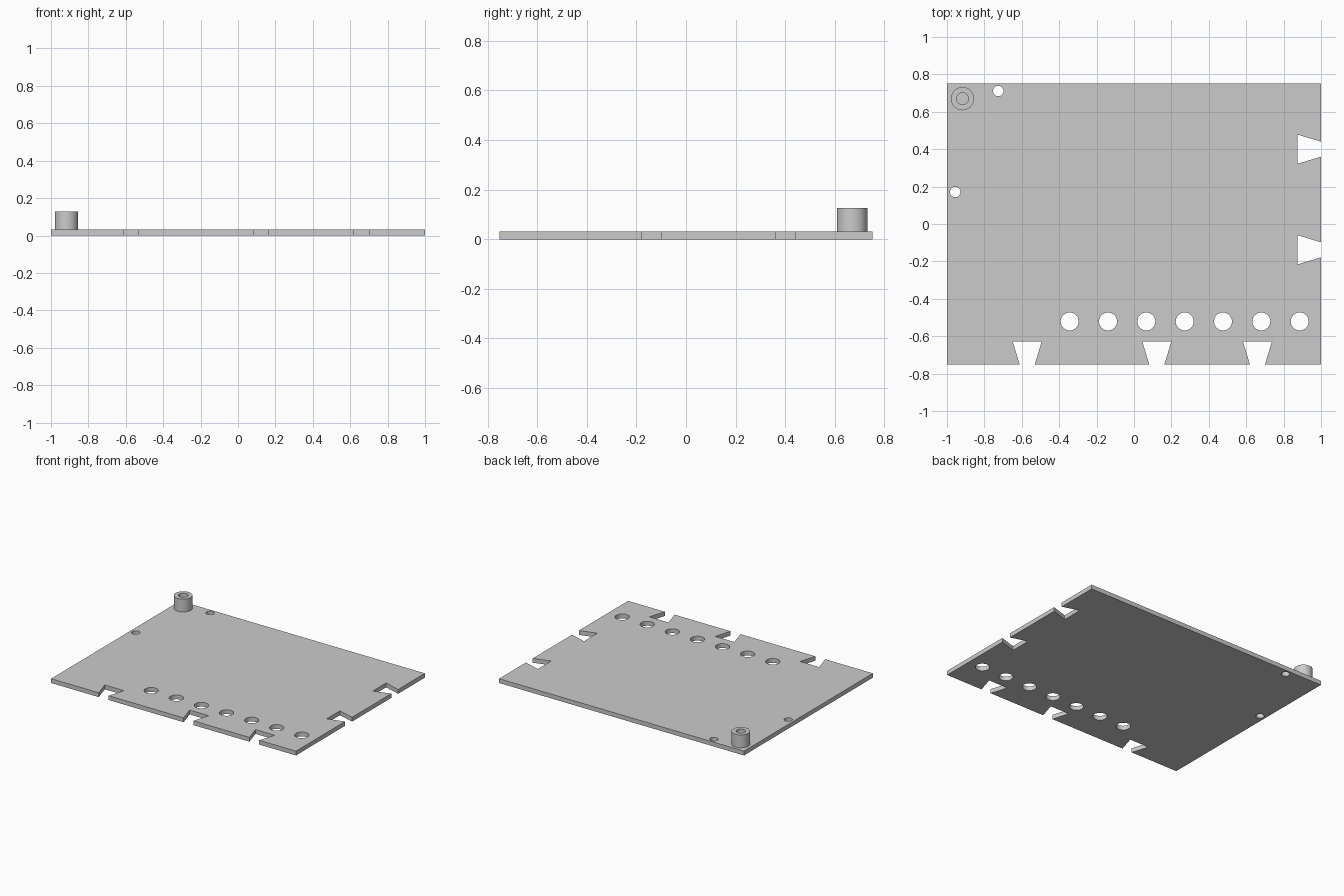
import bpy
import bmesh
from math import cos, sin, tau, radians

cube = bpy.data.objects.get("Cube")
if cube:
    bpy.data.objects.remove(cube, do_unlink=True)

WIDTH, DEPTH, THICK = 2.0, 1.504, 0.032
HX, HY = WIDTH / 2, DEPTH / 2
NOTCH_DEPTH, MOUTH, BACK = 0.125, 0.04, 0.078

grey = bpy.data.materials.new("plain grey")
grey.use_nodes = True
colour = (0.6, 0.6, 0.6, 1)
grey.diffuse_color = colour
grey.node_tree.nodes["Principled BSDF"].inputs["Base Color"].default_value = colour


def make_object(name, bm):
    bmesh.ops.recalc_face_normals(bm, faces=bm.faces)
    mesh = bpy.data.meshes.new(name)
    bm.to_mesh(mesh)
    bm.free()
    mesh.materials.append(grey)
    obj = bpy.data.objects.new(name, mesh)
    bpy.context.collection.objects.link(obj)
    return obj


def add_prism(bm, outline, z0, z1):
    low = [bm.verts.new((x, y, z0)) for x, y in outline]
    high = [bm.verts.new((x, y, z1)) for x, y in outline]
    bm.faces.new(low[::-1])
    bm.faces.new(high)
    for i in range(len(low)):
        j = (i + 1) % len(low)
        bm.faces.new((low[i], low[j], high[j], high[i]))


def circle(x, y, r, n=48):
    return [(x + r * cos(tau * i / n), y + r * sin(tau * i / n)) for i in range(n)]


def dovetail(centre):
    # (position along the edge, distance in from the edge)
    return [(centre - MOUTH, 0), (centre - BACK, NOTCH_DEPTH),
            (centre + BACK, NOTCH_DEPTH), (centre + MOUTH, 0)]


def activate(obj):
    bpy.ops.object.select_all(action='DESELECT')
    obj.select_set(True)
    bpy.context.view_layer.objects.active = obj


# Plate outline with dovetail notches on the front and left edges
outline = [(-HX, -HY)]
for centre in (-0.571, 0.122, 0.66):
    outline += [(a, -HY + d) for a, d in dovetail(centre)]
outline.append((HX, -HY))
for centre in (-0.138, 0.4):
    outline += [(HX - d, a) for a, d in dovetail(centre)]
outline += [(HX, HY), (-HX, HY)]
bm = bmesh.new()
add_prism(bm, outline, 0, THICK)
plate = make_object("plate", bm)

# Row of large holes and two small holes drilled through the plate
bm = bmesh.new()
for i in range(7):
    add_prism(bm, circle(-0.344 + 0.205 * i, -0.521, 0.048), -0.1, 0.1)
for x, y in ((-0.726, 0.711), (-0.956, 0.171)):
    add_prism(bm, circle(x, y, 0.028), -0.1, 0.1)
cutter = make_object("hole_cutter", bm)
cutter.hide_render = True
drill = plate.modifiers.new("holes", 'BOOLEAN')
drill.operation = 'DIFFERENCE'
drill.solver = 'EXACT'
drill.object = cutter
activate(plate)
bpy.ops.object.modifier_apply(modifier=drill.name)
bpy.data.objects.remove(cutter, do_unlink=True)

# Hollow standoff on the back right corner
bm = bmesh.new()
rings = []
for r, z in ((0.062, THICK), (0.062, 0.127), (0.032, 0.127), (0.032, THICK)):
    rings.append([bm.verts.new((x, y, z)) for x, y in circle(-0.917, 0.67, r)])
for a, b in zip(rings, rings[1:] + rings[:1]):
    for i in range(len(a)):
        j = (i + 1) % len(a)
        bm.faces.new((a[i], a[j], b[j], b[i]))
standoff = make_object("standoff", bm)

for obj in (plate, standoff):
    activate(obj)
    bpy.ops.object.shade_smooth_by_angle(angle=radians(16))
